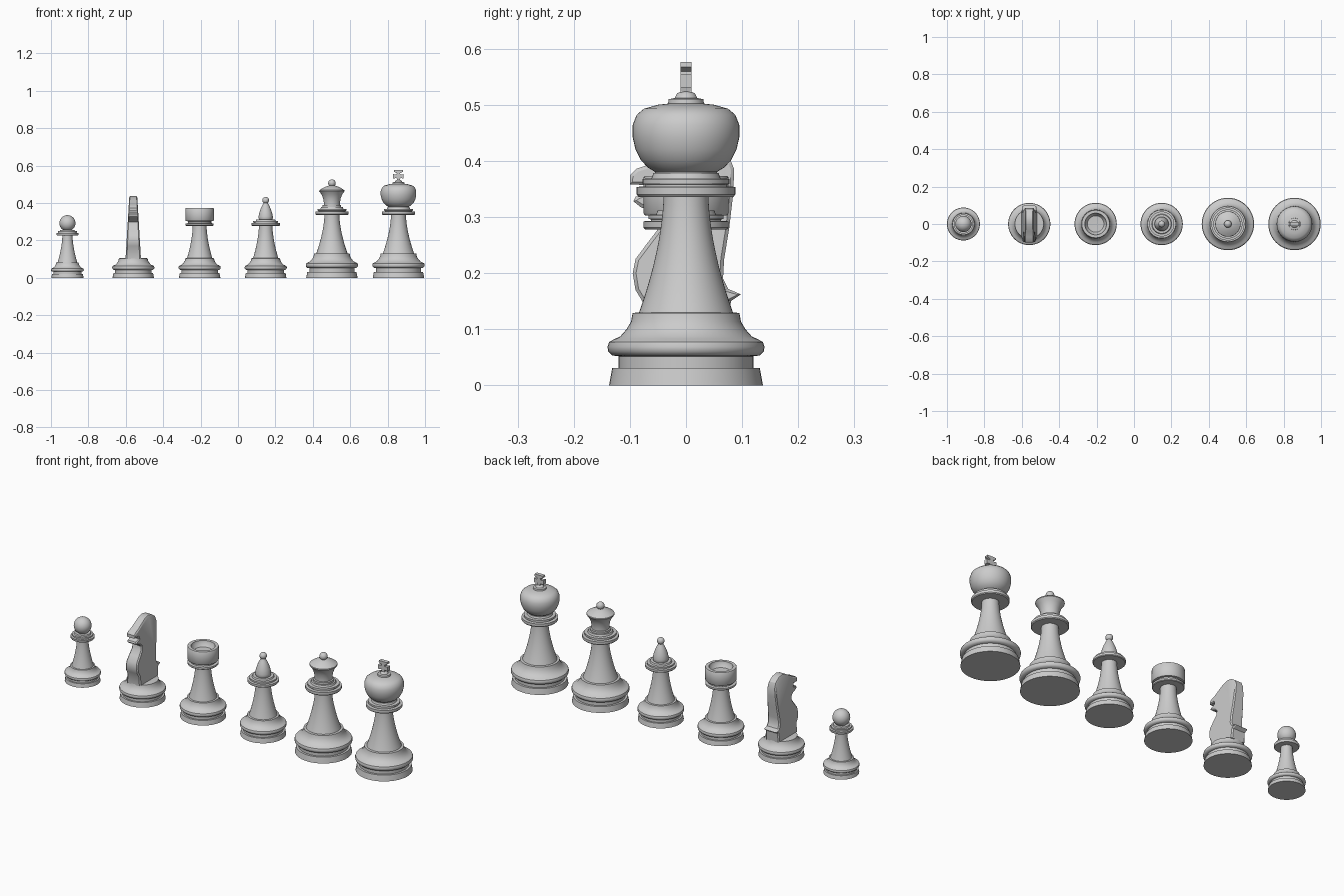
import bpy, bmesh, math
from mathutils import Vector

cube = bpy.data.objects.get("Cube")
if cube:
    bpy.data.objects.remove(cube, do_unlink=True)

grey = bpy.data.materials.new("plain_grey")
grey.use_nodes = True
TONE = (0.6, 0.6, 0.6, 1)
grey.diffuse_color = TONE
grey.node_tree.nodes["Principled BSDF"].inputs["Base Color"].default_value = TONE


def finish(bm, name, x, angle=38):
    bmesh.ops.recalc_face_normals(bm, faces=bm.faces)
    mesh = bpy.data.meshes.new(name)
    bm.to_mesh(mesh)
    bm.free()
    mesh.materials.append(grey)
    mesh.shade_smooth()
    mesh.set_sharp_from_angle(angle=math.radians(angle))
    obj = bpy.data.objects.new(name, mesh)
    obj.location.x = x
    bpy.context.collection.objects.link(obj)
    return obj


def lathe(name, x, profile, steps=48):
    """Spin a radius/height profile about the vertical axis."""
    bm = bmesh.new()
    verts = [bm.verts.new((r, 0, z)) for r, z in profile]
    edges = [bm.edges.new(pair) for pair in zip(verts, verts[1:])]
    bmesh.ops.spin(bm, geom=verts + edges, cent=(0, 0, 0), axis=(0, 0, 1),
                   angle=math.tau, steps=steps)
    bmesh.ops.remove_doubles(bm, verts=bm.verts, dist=0.0002)
    return finish(bm, name, x)


def ball(name, x, z, r):
    n = 14
    lathe(name, x, [(r * math.sin(math.pi * i / n), z - r * math.cos(math.pi * i / n))
                    for i in range(n + 1)], 32)


def plate(name, x, outline, half, inset=0):
    """Extrude a y/z outline sideways, with optional chamfered sides."""
    bm = bmesh.new()
    face = bm.faces.new([bm.verts.new((-half, y, z)) for y, z in outline])
    new = bmesh.ops.extrude_face_region(bm, geom=[face], use_keep_orig=True)["geom"]
    bmesh.ops.translate(bm, vec=(2 * half, 0, 0),
                        verts=[v for v in new if isinstance(v, bmesh.types.BMVert)])
    bmesh.ops.recalc_face_normals(bm, faces=bm.faces)
    if inset:
        caps = [f for f in bm.faces if abs(f.normal.x) > 0.9]
        bmesh.ops.inset_individual(bm, faces=caps, thickness=inset, depth=inset)
    return bm


# Turned base, proportional to its radius
BASE = [(0, 0), (.98, 0), (.94, .22), (.86, .22), (.86, .37), (.94, .38), (.99, .43),
        (1, .49), (.98, .55), (.91, .59), (.84, .62), (.76, .71), (.7, .81),
        (.68, .92), (.6, .93), (0, .93)]


def base(piece, x, radius):
    lathe(piece + "_base", x, [(r * radius, z * radius) for r, z in BASE])


def stem(piece, x, radius, neck, top):
    """Concave tapering column from the base to the collar."""
    low, foot, n = .92 * radius, .6 * radius, 12
    pts = [(neck + (foot - neck) * (1 - i / n) ** 1.7, low + (top - low) * i / n)
           for i in range(n + 1)]
    lathe(piece + "_stem", x, [(0, low)] + pts + [(0, top)])


def collar(piece, x, z, r, h):
    """Wide disc, groove and smaller upper disc."""
    lathe(piece + "_collar", x, [
        (0, z), (.96 * r, z), (r, z + .1 * h), (r, z + .42 * h), (.82 * r, z + .44 * h),
        (.82 * r, z + .52 * h), (.88 * r, z + .54 * h), (.88 * r, z + .76 * h),
        (.7 * r, z + .78 * h), (.66 * r, z + h), (0, z + h)])


# Pawn
PAWN = -.912
base("pawn", PAWN, .088)
stem("pawn", PAWN, .088, .027, .228)
collar("pawn", PAWN, .226, .058, .03)
ball("pawn_head", PAWN, .292, .043)

# Knight
KNIGHT = -.56
base("knight", KNIGHT, .113)
HORSE = [(-.076, .1), (-.078, .15), (-.09, .17), (-.095, .2), (-.09, .225), (-.07, .252),
         (-.05, .278), (-.047, .298), (-.06, .31), (-.08, .317), (-.094, .328),
         (-.09, .336), (-.066, .345), (-.07, .357), (-.1, .358), (-.1, .374), (-.088, .386),
         (-.07, .392), (-.04, .41), (-.01, .428), (.02, .436), (.05, .43), (.075, .412),
         (.086, .385), (.084, .34), (.077, .28), (.068, .225), (.066, .19), (.075, .172),
         (.098, .162), (.08, .15), (.076, .1)]
bm = plate("knight_body", KNIGHT, HORSE, .03, .006)
for v in bm.verts:
    v.co.x *= 1.15 - .55 * (v.co.z - .1) / .33
finish(bm, "knight_body", KNIGHT, 32)

# Rook, with a hollow top
ROOK = -.205
base("rook", ROOK, .113)
stem("rook", ROOK, .113, .037, .28)
lathe("rook_head", ROOK, [
    (0, .278), (.072, .278), (.075, .281), (.075, .29), (.062, .292), (.062, .302),
    (.073, .303), (.076, .307), (.076, .37), (.074, .373), (.058, .373), (.056, .36),
    (.044, .345), (0, .343)])

# Bishop
BISHOP = .148
base("bishop", BISHOP, .113)
stem("bishop", BISHOP, .113, .036, .28)
collar("bishop", BISHOP, .278, .076, .034)
lathe("bishop_head", BISHOP, [
    (0, .308), (.034, .308), (.038, .318), (.038, .328), (.034, .348), (.027, .368),
    (.019, .386), (.012, .398), (.01, .404), (0, .404)])
ball("bishop_finial", BISHOP, .414, .018)

# Queen
QUEEN = .502
base("queen", QUEEN, .14)
stem("queen", QUEEN, .14, .04, .338)
collar("queen", QUEEN, .336, .088, .042)
lathe("queen_crown", QUEEN, [
    (0, .374), (.05, .374), (.05, .388), (.043, .39), (.043, .402), (.047, .425),
    (.056, .447), (.068, .463), (.067, .468), (.052, .478), (.034, .487), (.016, .493),
    (0, .495)])
ball("queen_finial", QUEEN, .506, .02)

# King
KING = .858
base("king", KING, .14)
stem("king", KING, .14, .04, .338)
collar("king", KING, .336, .088, .042)
lathe("king_head", KING, [
    (0, .374), (.054, .374), (.056, .381), (.068, .388), (.081, .402), (.09, .42),
    (.095, .442), (.095, .464), (.088, .482), (.075, .493), (.05, .5), (.032, .502),
    (.031, .51), (.02, .512), (.016, .52), (.008, .524), (0, .524)])
half_cross = [(.012, .512), (.008, .524), (.01, .533), (.028, .531), (.028, .554),
              (.01, .552), (.009, .559), (.025, .567), (.024, .576)]
cross = half_cross + [(-a, z) for a, z in reversed(half_cross)]
bm = plate("king_cross", KING, cross, .01)
for v in bm.verts:
    v.co = Vector((v.co.y, v.co.x, v.co.z))
finish(bm, "king_cross", KING, 30)
